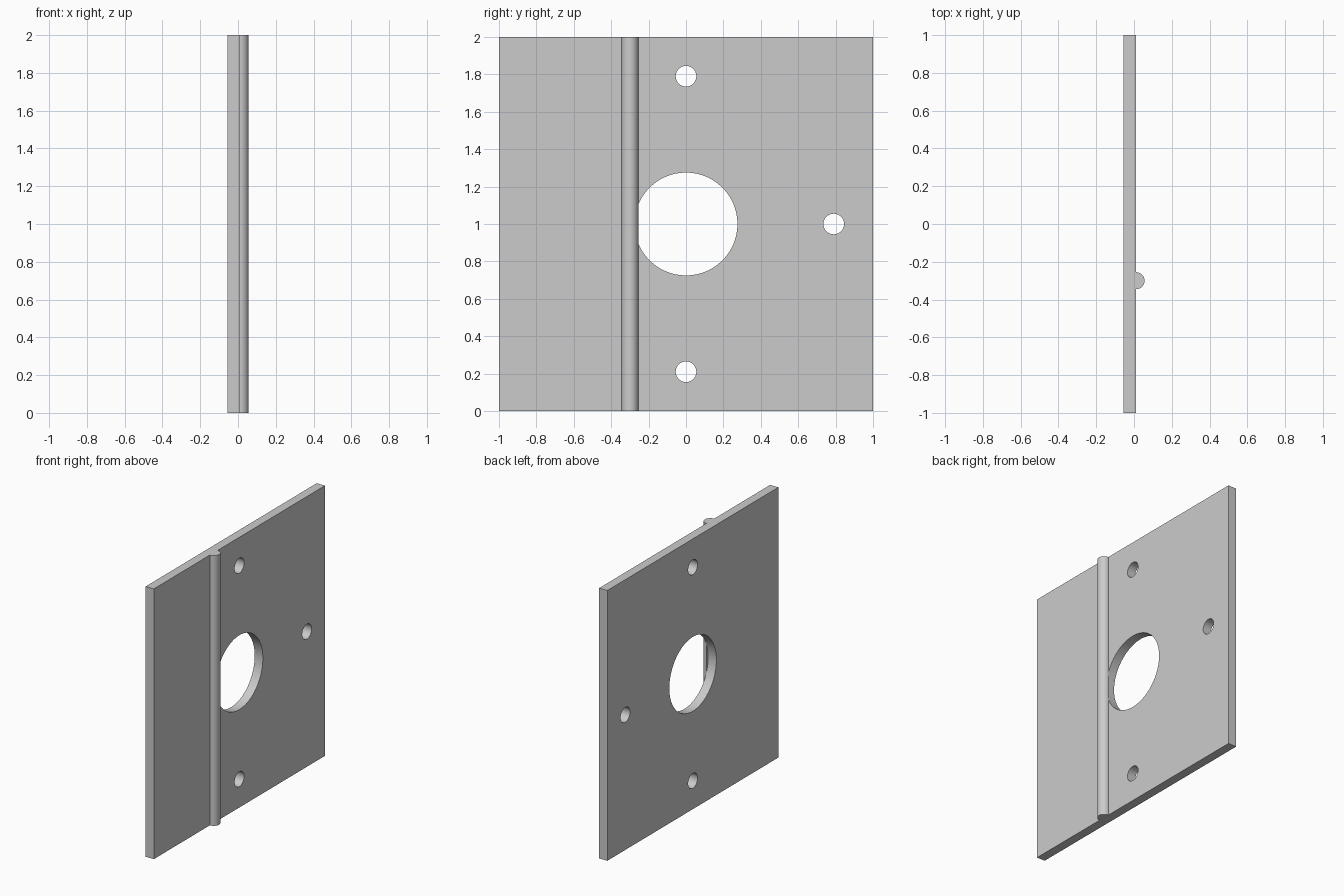
import bpy, bmesh, math
from mathutils import Matrix

cube = bpy.data.objects.get("Cube")
if cube:
    bpy.data.objects.remove(cube, do_unlink=True)

BACK, FACE = -0.056, 0.011      # plate surfaces along x
ROD_Y, ROD_R = -0.3, 0.045

grey = bpy.data.materials.new("light grey")
grey.use_nodes = True
colour = (0.6, 0.6, 0.6, 1)
grey.diffuse_color = colour
grey.node_tree.nodes["Principled BSDF"].inputs["Base Color"].default_value = colour


def add_object(name, bm):
    bmesh.ops.recalc_face_normals(bm, faces=bm.faces)
    mesh = bpy.data.meshes.new(name)
    bm.to_mesh(mesh)
    bm.free()
    mesh.materials.append(grey)
    obj = bpy.data.objects.new(name, mesh)
    bpy.context.collection.objects.link(obj)
    return obj


def smooth(obj):
    bpy.ops.object.select_all(action="DESELECT")
    obj.select_set(True)
    bpy.context.view_layer.objects.active = obj
    bpy.ops.object.shade_smooth_by_angle(angle=math.radians(30))


# Square plate standing upright
bm = bmesh.new()
bmesh.ops.create_cube(bm, size=1)
bmesh.ops.scale(bm, vec=(FACE - BACK, 2, 2), verts=bm.verts)
bmesh.ops.translate(bm, vec=((FACE + BACK) / 2, 0, 1), verts=bm.verts)
plate = add_object("plate", bm)

# Central opening and three bolt holes: y, z, radius
bm = bmesh.new()
for y, z, radius in ((0, 1, 0.275), (0, 1.79, 0.055), (0, 0.21, 0.055), (0.79, 1, 0.055)):
    bmesh.ops.create_cone(
        bm, cap_ends=True, segments=96, radius1=radius, radius2=radius, depth=0.4,
        matrix=Matrix.Translation((0, y, z)) @ Matrix.Rotation(math.pi / 2, 4, "Y"))
cutter = add_object("hole_cutter", bm)
cutter.hide_render = True
cutter.hide_set(True)

cut = plate.modifiers.new("holes", "BOOLEAN")
cut.operation = "DIFFERENCE"
cut.solver = "EXACT"
cut.object = cutter
bpy.context.view_layer.objects.active = plate
bpy.ops.object.modifier_apply(modifier=cut.name)
bpy.data.objects.remove(cutter, do_unlink=True)
smooth(plate)

# Half-round rib running the full height of the face
bm = bmesh.new()
steps = 32
angles = [math.pi * (i / steps - 0.5) for i in range(steps + 1)]
profile = bm.faces.new([
    bm.verts.new((FACE + ROD_R * math.cos(a), ROD_Y + ROD_R * math.sin(a), 0))
    for a in angles])
top = bmesh.ops.extrude_face_region(bm, geom=[profile])["geom"]
bmesh.ops.translate(bm, vec=(0, 0, 2),
                    verts=[v for v in top if isinstance(v, bmesh.types.BMVert)])
smooth(add_object("half_round_rib", bm))
